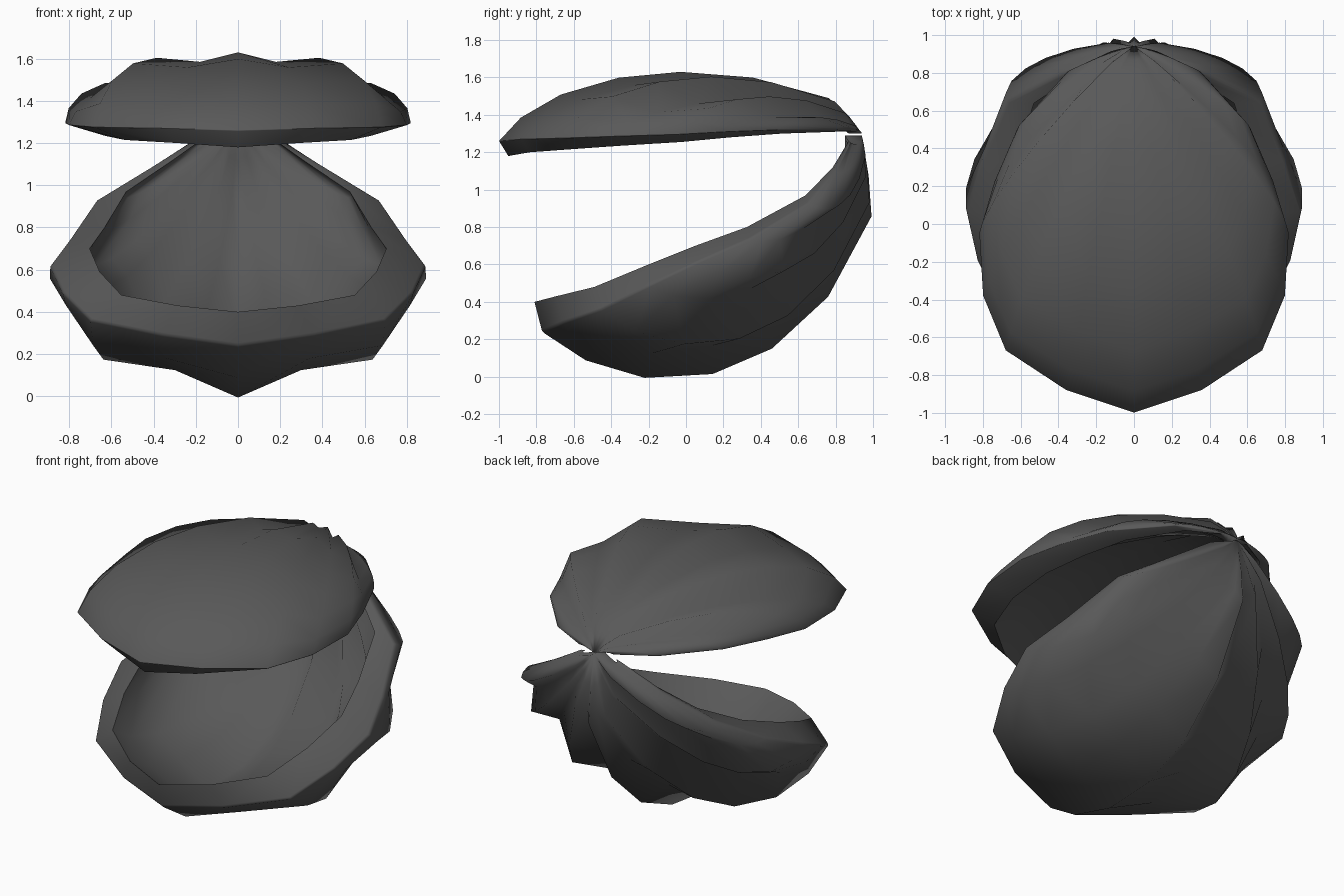
import bpy
import bmesh
from math import sin, cos, radians
from mathutils import Vector

if "Cube" in bpy.data.objects:
    bpy.data.objects.remove(bpy.data.objects["Cube"])

# One flat dark grey for the whole shell
grey = bpy.data.materials.new("dark_grey_shell")
grey.use_nodes = True
COLOUR = (0.1, 0.1, 0.1, 1)
grey.diffuse_color = COLOUR
grey.node_tree.nodes["Principled BSDF"].inputs["Base Color"].default_value = COLOUR

# Shared arch from hinge to rim: (fraction of the way, fraction of full bulge)
ARCH = [(0, 0), (.04, .28), (.09, .55), (.3, .89), (.5, 1),
        (.67, .93), (.83, .69), (.94, .35), (1, 0)]


def fan(bm, hinge, rim, depths, normal):
    """Fan of ribbed rays spreading from the hinge to the rim, mirrored in x."""
    last = len(rim) - 1
    root = bm.verts.new(hinge)
    rays = []
    for k in range(-last, last + 1):
        side = -1 if k < 0 else 1
        n = abs(k)
        end = Vector(rim[n])
        end.x *= side
        tilt = radians(8 * max(0, n - 1))
        out = normal * cos(tilt) + Vector((side * sin(tilt), 0, 0))
        ray = [root]
        for f, b in ARCH[1:]:
            ray.append(bm.verts.new(hinge.lerp(end, f) + out * depths[n] * b))
        rays.append(ray)
    for r, s in zip(rays, rays[1:]):
        bm.faces.new((root, r[1], s[1]))
        for j in range(1, len(ARCH) - 1):
            bm.faces.new((r[j], r[j + 1], s[j + 1], s[j]))
    # Border loop: up one side ray, round the rim, back down the other
    return rays[0] + [ray[-1] for ray in rays[1:-1]] + rays[-1][:0:-1]


def make_valve(name, hinge, inner_hinge, rim, depths, normal, lip):
    bm = bmesh.new()
    normal = Vector(normal).normalized()
    outer = fan(bm, Vector(hinge), rim, depths, normal)
    # The opening is narrower and lifted clear of the outer edge
    opening = []
    for k, (x, y, z) in enumerate(rim):
        w = 1 - k / 8
        opening.append((x * .79, y + lip[0] * w, z + lip[1] * w))
    inner = fan(bm, Vector(inner_hinge), opening, [d * .88 for d in depths], normal)
    # Lip joining the outside to the cavity
    count = len(outer)
    for i in range(count):
        j = (i + 1) % count
        bm.faces.new((outer[i], outer[j], inner[j], inner[i]))
    bmesh.ops.recalc_face_normals(bm, faces=bm.faces[:])
    # Crisp opening edge, softened outer edge
    for i in range(count):
        bm.edges.get((inner[i], inner[(i + 1) % count])).smooth = False
    arch = len(ARCH) - 1
    soft = [bm.edges.get((outer[i], outer[i + 1])) for i in range(arch, count - arch)]
    bmesh.ops.bevel(bm, geom=soft, offset=.025, segments=2, profile=.5,
                    affect='EDGES', clamp_overlap=True)
    for face in bm.faces:
        face.smooth = True
    mesh = bpy.data.meshes.new(name)
    bm.to_mesh(mesh)
    bm.free()
    mesh.materials.append(grey)
    bpy.context.collection.objects.link(bpy.data.objects.new(name, mesh))


# Deep lower valve, tipped up towards the back
make_valve(
    "lower_valve", (0, .94, 1.29), (0, .85, 1.29),
    [(0, -.77, .24), (.36, -.66, .29), (.7, -.46, .36), (.83, -.2, .49),
     (.89, .07, .62), (.8, .34, .74), (.67, .65, .93), (.39, .79, 1.1), (.14, .87, 1.26)],
    [.72, .57, .59, .37, .38, .2, .21, .1, .06],
    (0, .52, -.855), (-.04, .16))

# Shallow upper valve, lying nearly flat
make_valve(
    "upper_valve", (0, .94, 1.3), (0, .87, 1.3),
    [(0, -1, 1.26), (.36, -.88, 1.27), (.68, -.67, 1.275), (.8, -.38, 1.285),
     (.82, -.05, 1.295), (.74, .22, 1.31), (.62, .5, 1.32), (.36, .8, 1.32), (.13, .91, 1.31)],
    [.35, .3, .32, .19, .22, .1, .1, .04, .02],
    (0, 0, 1), (.05, -.08))
